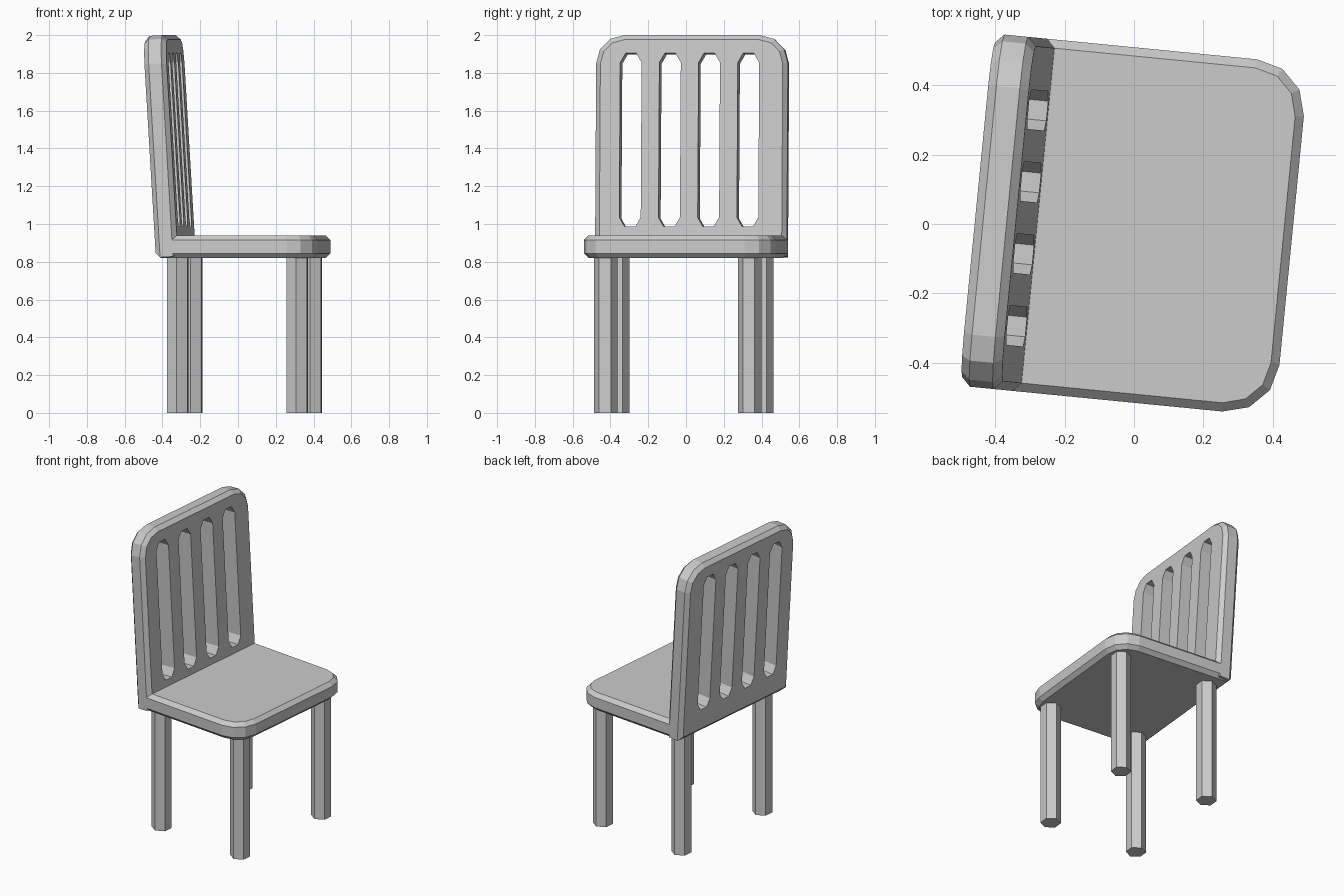
import bpy
from math import sin, cos, radians, pi
from mathutils import Matrix, Vector

if "Cube" in bpy.data.objects:
    bpy.data.objects.remove(bpy.data.objects["Cube"])

# Whole chair is turned slightly about z
ROOT = Matrix.Rotation(radians(-5.6), 4, 'Z') @ Matrix.Translation((0, -0.003, 0))
LEAN = radians(3.4)
CHAMFER = 0.025


def arc(cx, cy, r, a0, a1, n=3):
    angles = [radians(a0 + (a1 - a0) * i / n) for i in range(n + 1)]
    return [(cx + r * cos(a), cy + r * sin(a)) for a in angles]


def inset(pts, d):
    """Mitred inward offset of a counter-clockwise convex outline."""
    out = []
    for i, p in enumerate(pts):
        p = Vector(p)
        e0 = (p - Vector(pts[i - 1])).normalized()
        e1 = (Vector(pts[(i + 1) % len(pts)]) - p).normalized()
        n0, n1 = Vector((-e0.y, e0.x)), Vector((-e1.y, e1.x))
        out.append(p + (n0 + n1) * d / (1 + n0.dot(n1)))
    return out


def plate(name, outline, z0, z1, matrix, chamfer=0.0):
    """Extruded outline with optional chamfered rims."""
    rings = [(outline, z0), (outline, z1)]
    if chamfer:
        small = inset(outline, chamfer)
        rings = [(small, z0), (outline, z0 + chamfer),
                 (outline, z1 - chamfer), (small, z1)]
    n = len(outline)
    verts = [(p[0], p[1], z) for ring, z in rings for p in ring]
    faces = [tuple(reversed(range(n))),
             tuple(range(len(verts) - n, len(verts)))]
    for k in range(len(rings) - 1):
        for i in range(n):
            j = (i + 1) % n
            faces.append((k * n + i, k * n + j, (k + 1) * n + j, (k + 1) * n + i))
    mesh = bpy.data.meshes.new(name)
    mesh.from_pydata(verts, [], faces)
    ob = bpy.data.objects.new(name, mesh)
    ob.matrix_world = ROOT @ matrix
    bpy.context.collection.objects.link(ob)
    return ob


# Seat: rounded front corners, clipped rear corners
seat = (arc(0.307, -0.36, 0.15, -90, 0) + arc(0.307, 0.36, 0.15, 0, 90)
        + [(-0.364, 0.51), (-0.389, 0.485), (-0.389, -0.485), (-0.364, -0.51)])
plate("seat", seat, 0.82, 0.94, Matrix(), CHAMFER)

# Backrest: leaning panel, drawn in (width, height) with thickness forward
s, c = sin(LEAN), cos(LEAN)
lean = Matrix(((0, -s, c, -0.389), (1, 0, 0, 0), (0, c, s, 0.822), (0, 0, 0, 1)))
top = 1.1745
back = ([(-0.51, 0), (0.51, 0)] + arc(0.36, top - 0.15, 0.15, 0, 90)
        + arc(-0.36, top - 0.15, 0.15, 90, 180))
backrest = plate("backrest", back, 0, 0.118, lean, CHAMFER)

# Four slots with three-sided ends, cut through the backrest
r = 0.057
for i in range(4):
    x = -0.01 + 0.2085 * (i - 1.5)
    slot = (arc(x, 1.077 - 0.866 * r, r, 0, 180)
            + arc(x, 0.157 + 0.866 * r, r, 180, 360))
    cutter = plate(f"slot_cutter_{i + 1}", slot, -0.1, 0.25, lean)
    cutter.hide_render = True
    cutter.hide_viewport = True
    cut = backrest.modifiers.new(f"slot_{i + 1}", 'BOOLEAN')
    cut.operation = 'DIFFERENCE'
    cut.solver = 'EXACT'
    cut.object = cutter

# Hexagonal legs
hexagon = arc(0, 0, 0.0625, 30, 330, 5)
for end, x in (("front", 0.353), ("rear", -0.2825)):
    for side, y in (("right", -0.388), ("left", 0.377)):
        plate(f"{end}_{side}_leg", hexagon, 0, 0.83, Matrix.Translation((x, y, 0)))
